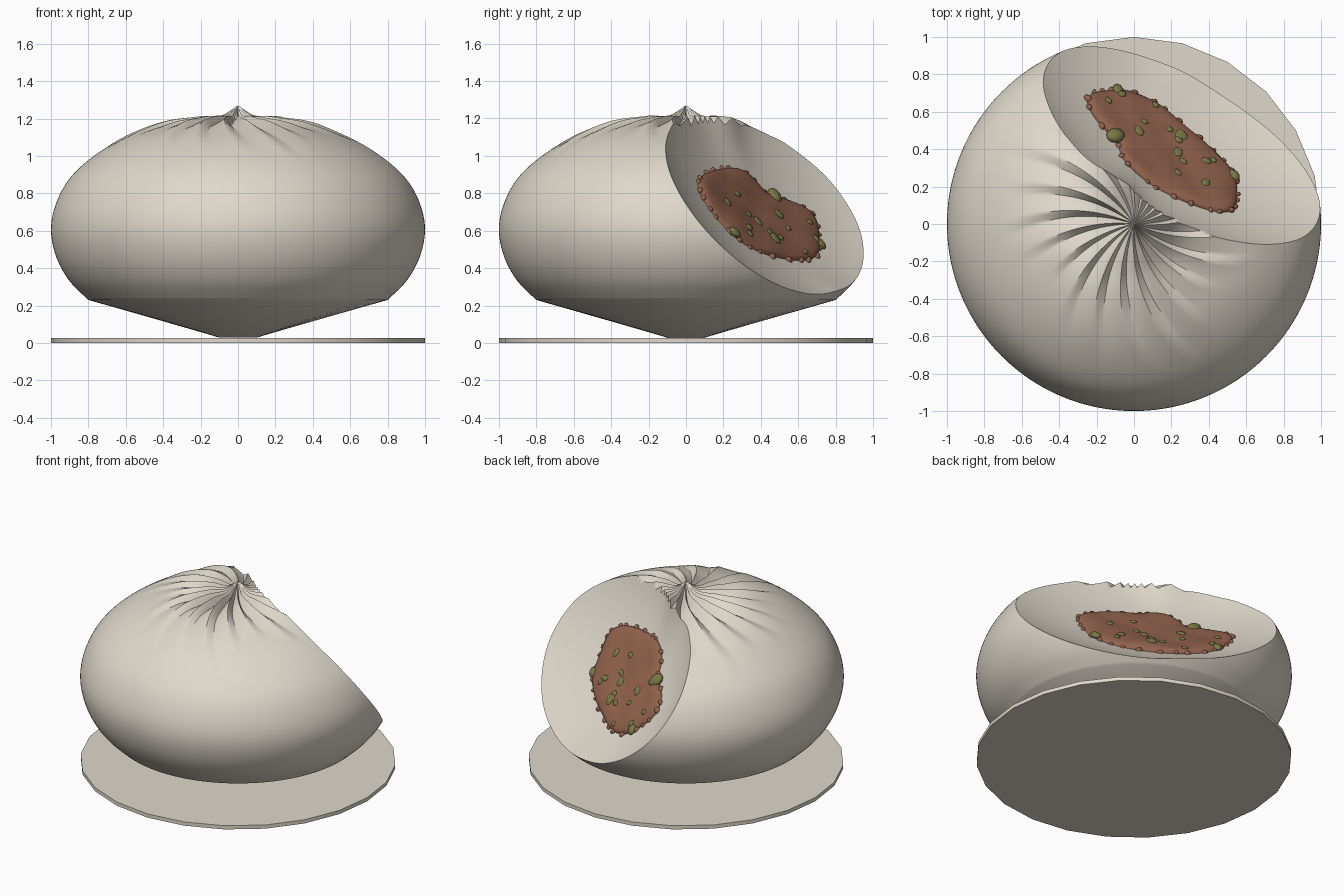
import bpy, bmesh, math, random
from mathutils import Vector, Matrix

if "Cube" in bpy.data.objects:
    bpy.data.objects.remove(bpy.data.objects["Cube"])
random.seed(4)

def mat(name, rgb):
    m = bpy.data.materials.new(name)
    m.diffuse_color = (*rgb, 1)
    m.use_nodes = True
    m.node_tree.nodes["Principled BSDF"].inputs["Base Color"].default_value = m.diffuse_color
    return m

DOUGH = mat("cream dough", (0.74, 0.69, 0.60))
MEAT = mat("brown filling", (0.29, 0.125, 0.075))
GREEN = mat("green herbs", (0.19, 0.19, 0.06))

def make(name, bm, m, angle=40):
    bmesh.ops.recalc_face_normals(bm, faces=bm.faces)
    me = bpy.data.meshes.new(name)
    bm.to_mesh(me)
    bm.free()
    o = bpy.data.objects.new(name, me)
    bpy.context.collection.objects.link(o)
    me.materials.append(m)
    bpy.ops.object.select_all(action='DESELECT')
    o.select_set(True)
    bpy.context.view_layer.objects.active = o
    bpy.ops.object.shade_smooth_by_angle(angle=math.radians(angle))
    return o

def skin(bm, rings, tip):
    n = len(rings[0])
    for a, b in zip(rings, rings[1:]):
        for i in range(n):
            j = (i + 1) % n
            bm.faces.new((a[i], a[j], b[j], b[i]))
    for i in range(n):
        bm.faces.new((rings[-1][i], rings[-1][(i + 1) % n], tip))
    bm.faces.new(rings[0][::-1])

def spline(pts, k):
    out = []
    for i in range(len(pts) - 1):
        p = [Vector(pts[max(0, min(len(pts) - 1, i + d))]) for d in (-1, 0, 1, 2)]
        for s in range(k):
            t = s / k
            out.append(0.5 * (2 * p[1] + (p[2] - p[0]) * t
                       + (2 * p[0] - 5 * p[1] + 4 * p[2] - p[3]) * t * t
                       + (3 * p[1] - p[0] - 3 * p[2] + p[3]) * t ** 3))
    return out

# Bite frame: T across, Q up the slope, N outward; the bite is a two-lobed ellipsoid
T, Q, N = Vector((-.874, .485, 0)), Vector((-.305, -.55, .777)), Vector((.377, .679, .629))

def place(t, q, n):
    return T * t + Q * q + N * n

def unit(t, q):
    w = 1 - (0.12 if q > 0.22 else 0.06) * math.exp(-((t - 0.17) / 0.16) ** 2)
    return (t + 0.08) / 1.25, (q - 0.22) / (0.98 * w)

def floor(t, q):
    x, y = unit(t, q)
    return 1.25 - 0.53 * math.sqrt(max(0, 1 - x * x - y * y))

def bitten(p):
    x, y = unit(p.dot(T), p.dot(Q))
    z = (p.dot(N) - 1.25) / 0.53
    return x * x + y * y + z * z < 1

def crossing(a, b):
    """Share of the way from a (outside the bite) to b (inside) where the bite starts."""
    lo, hi = 0, 1
    for _ in range(22):
        mid = (lo + hi) / 2
        lo, hi = (lo, mid) if bitten(a.lerp(b, mid)) else (mid, hi)
    return lo

# Paper disc under the bun
bm = bmesh.new()
bmesh.ops.create_cone(bm, cap_ends=True, segments=24, radius1=1, radius2=1, depth=0.026,
                      matrix=Matrix.Translation((0, 0, 0.013)))
make("paper_disc", bm, DOUGH, 30)

# Bun body: lathed profile with swirled pleats gathered at the top
PROFILE = [(.8, .23), (.9, .33), (.97, .455), (1, .6), (.975, .74), (.9, .88), (.77, 1.0),
           (.6, 1.1), (.4, 1.165), (.22, 1.18), (.1, 1.195), (.045, 1.23), (.008, 1.265)]
SEG, PLEATS = 240, 20
bm = bmesh.new()
rings = []
for r, z in [(.1, .028)] + [tuple(v) for v in spline(PROFILE, 5)]:
    ring = []
    for i in range(SEG):
        a = 2 * math.pi * i / SEG
        end = 0.68 + 0.1 * math.sin(3 * a + 1) + 0.06 * math.sin(7 * a)
        fade = max(0, 1 - r / end) * min(1, r / 0.2) if z > 0.9 else 0
        ph = (PLEATS * i / SEG) % 1
        saw = ph / 0.67 if ph < 0.67 else (1 - ph) / 0.33
        a += 0.6 * r
        ring.append(bm.verts.new((r * math.cos(a), r * math.sin(a),
                                  z + 0.07 * fade * (saw - 0.35))))
    rings.append(ring)
skin(bm, rings, bm.verts.new((0, 0, 1.27)))

# Bite: split edges along the rim, then press the inner surface back to the hollow
rim = []
for e in list(bm.edges):
    a, b = e.verts
    if bitten(a.co) != bitten(b.co):
        if bitten(a.co):
            a, b = b, a
        rim.append(bmesh.utils.edge_split(e, a, crossing(a.co, b.co))[1])
bmesh.ops.connect_verts(bm, verts=rim)
core = Vector((-.1, -.2, .42))
edge = set(rim)
for v in bm.verts:
    if v not in edge and bitten(v.co):
        v.co = core.lerp(v.co, crossing(core, v.co))
make("bun", bm, DOUGH, 40)

# Filling: kidney-shaped mound lying on the hollow
def outline(rho, a):
    k = 1 - 0.24 * math.exp(-((a - 0.95) / 0.35) ** 2) + 0.03 * math.sin(5 * a)
    x, y = 0.49 * rho * k * math.cos(a), 0.30 * rho * k * math.sin(a)
    c, s = math.cos(-0.22), math.sin(-0.22)
    return 0.05 + c * x - s * y, 0.27 + s * x + c * y

def mound(rho, a):
    t, q = outline(rho, a)
    bump = 0.006 * math.sin(17 * t + 2) * math.sin(19 * q)
    return place(t, q, floor(t, q) + 0.045 * math.sqrt(max(0, 1 - rho ** 6)) + bump)

bm = bmesh.new()
angles = [-math.pi + 2 * math.pi * i / 72 for i in range(72)]
rings = [[bm.verts.new(mound(1, a) - N * 0.05) for a in angles]]
for rho in (1, .985, .95, .9, .8, .65, .5, .35, .2, .08):
    rings.append([bm.verts.new(mound(rho, a)) for a in angles])
skin(bm, rings, bm.verts.new(mound(0, 0)))
make("filling", bm, MEAT, 50)

# Crumbs and herb flakes, pressed into the filling
FRAME = Matrix((T, Q, N)).transposed().to_4x4()

def bits(name, m, spots):
    bm = bmesh.new()
    for rho, a, size, flat in spots:
        bmesh.ops.create_icosphere(
            bm, subdivisions=2, radius=1,
            matrix=Matrix.Translation(mound(rho, a)) @ FRAME
            @ Matrix.Rotation(random.uniform(0, 3), 4, 'Z')
            @ Matrix.Diagonal((size * 1.3, size, flat, 1)))
    make(name, bm, m, 40)

bits("filling_crumbs", MEAT,
     [(1, -math.pi + 2 * math.pi * (i + random.uniform(-.3, .3)) / 30,
       random.uniform(.012, .022), .02) for i in range(30)])
bits("herb_flakes", GREEN,
     [(math.sqrt(random.uniform(.02, .8)), random.uniform(-math.pi, math.pi),
       random.uniform(.017, .03), .009) for _ in range(15)]
     + [(.97, .85, .045, .03), (.98, -.5, .03, .02), (.97, -2.4, .03, .02)])
